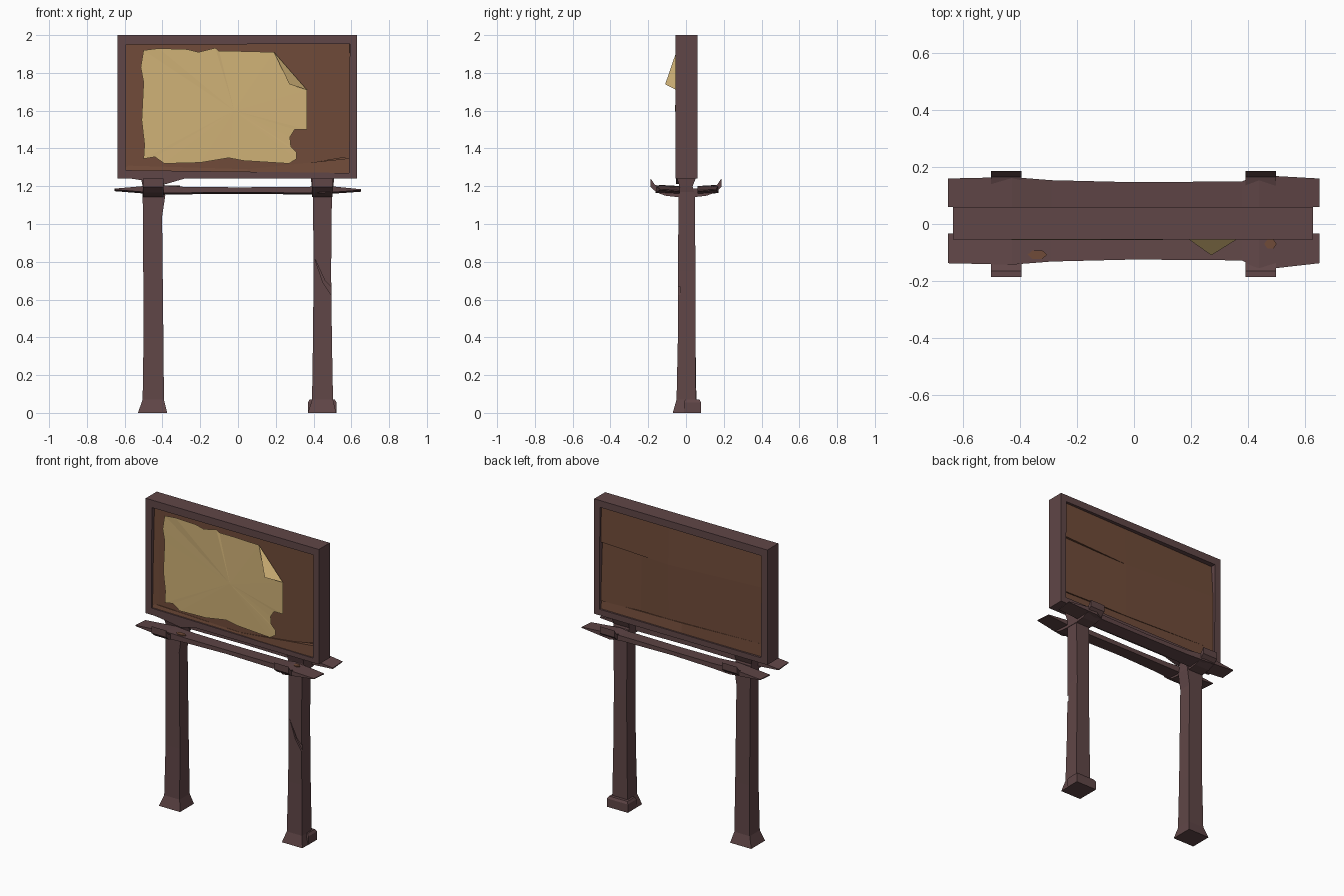
import bpy, bmesh, math


def material(name, rgb):
    lin = [((c / 255 + 0.055) / 1.055) ** 2.4 for c in rgb]
    m = bpy.data.materials.new(name)
    m.diffuse_color = (*lin, 1)
    return m


IRON = material("weathered purple brown", (96, 70, 71))
WOOD = material("brown board", (112, 75, 57))
PAPER = material("faded tan paper", (208, 178, 119))


def make(name, verts, faces, mat, fix=True):
    bm = bmesh.new()
    vs = [bm.verts.new(v) for v in verts]
    for f in faces:
        bm.faces.new([vs[i] for i in f])
    if fix:
        bmesh.ops.recalc_face_normals(bm, faces=bm.faces)
    me = bpy.data.meshes.new(name)
    bm.to_mesh(me)
    bm.free()
    me.materials.append(mat)
    ob = bpy.data.objects.new(name, me)
    bpy.context.collection.objects.link(ob)
    return ob


def loft(name, rings, mat, cyclic=False):
    """Skin equal-length rings; cap the ends unless the loft closes on itself."""
    n, k = len(rings[0]), len(rings)
    faces = []
    for r in range(k if cyclic else k - 1):
        a, b = r * n, (r + 1) % k * n
        faces += [(a + i, a + (i + 1) % n, b + (i + 1) % n, b + i) for i in range(n)]
    if not cyclic:
        faces += [tuple(range(n)), tuple(range((k - 1) * n, k * n))]
    return make(name, [p for r in rings for p in r], faces, mat)


def column(name, sections, mat=IRON):
    """Rectangular sections (z, x0, x1, y0, y1) stacked upwards."""
    return loft(name, [[(a, c, z), (b, c, z), (b, d, z), (a, d, z)]
                       for z, a, b, c, d in sections], mat)


def board(name, side, sections):
    """Warped plank on one side of the panel: (x, z low, z high, depth low, depth high)."""
    return loft(name, [[(x, side * dl, zl), (x, side * dh, zh), (x, 0, zh), (x, 0, zl)]
                       for x, zl, zh, dl, dh in sections], WOOD)


# Picture frame with an uneven inner opening
def rect(y, pts):
    return [(x, y, z) for x, z in pts]


outer = [(-0.637, 1.24), (0.63, 1.24), (0.63, 2.0), (-0.637, 2.0)]
inner_f = [(-0.595, 1.285), (0.588, 1.27), (0.592, 1.953), (-0.592, 1.95)]
inner_b = [(-0.59, 1.275), (0.592, 1.28), (0.588, 1.955), (-0.595, 1.95)]
loft("sign_frame", [rect(-0.055, outer), rect(0.06, outer),
                    rect(0.06, inner_b), rect(-0.055, inner_f)], IRON, cyclic=True)

# Warped boards filling the frame, front and back
column("panel_core", [(1.25, -0.62, 0.62, -0.02, 0.022), (1.99, -0.62, 0.62, -0.02, 0.022)], WOOD)
board("front_upper_board", -1, [
    (-0.61, 1.29, 1.97, 0.044, 0.024), (-0.55, 1.28, 1.97, 0.036, 0.030),
    (-0.1, 1.27, 1.97, 0.042, 0.036), (0.1, 1.29, 1.97, 0.040, 0.034),
    (0.4, 1.325, 1.97, 0.036, 0.040), (0.61, 1.36, 1.97, 0.026, 0.036)])
board("front_lower_board", -1, [
    (-0.61, 1.25, 1.31, 0.05, 0.04), (0.05, 1.25, 1.29, 0.052, 0.042),
    (0.61, 1.25, 1.35, 0.046, 0.046)])
board("back_upper_board", 1, [
    (-0.61, 1.73, 1.97, 0.040, 0.024), (0.1, 1.70, 1.97, 0.044, 0.036),
    (0.61, 1.72, 1.97, 0.046, 0.044)])
board("back_middle_board", 1, [
    (-0.61, 1.36, 1.73, 0.046, 0.040), (0.1, 1.34, 1.70, 0.042, 0.044),
    (0.3, 1.34, 1.71, 0.042, 0.036), (0.61, 1.33, 1.72, 0.046, 0.030)])
board("back_lower_board", 1, [
    (-0.61, 1.25, 1.36, 0.048, 0.046), (0.0, 1.25, 1.34, 0.052, 0.042),
    (0.61, 1.25, 1.33, 0.05, 0.038)])

# Torn poster: a fan of facets around a raised crease
edge = [(-0.50, 1.92), (-0.515, 1.83), (-0.50, 1.75), (-0.51, 1.55), (-0.495, 1.42),
        (-0.50, 1.345), (-0.44, 1.355), (-0.39, 1.32), (-0.2, 1.325), (-0.05, 1.35),
        (0.03, 1.335), (0.27, 1.32), (0.31, 1.345), (0.31, 1.38), (0.28, 1.41),
        (0.275, 1.46), (0.30, 1.50), (0.365, 1.50), (0.365, 1.71), (0.19, 1.91),
        (0.0, 1.915), (-0.10, 1.915), (-0.12, 1.932), (-0.21, 1.91), (-0.27, 1.925), (-0.42, 1.93)]
verts = [(x, -0.056 if 1.9 < z and -0.45 < x < -0.1 else -0.052, z) for x, z in edge]
verts.append((-0.02, -0.057, 1.6))
n = len(edge)
make("poster", verts, [(i, (i + 1) % n, n) for i in range(n)], PAPER, fix=False)

# Peeled corner folded forward
make("poster_fold", [(0.365, -0.052, 1.71), (0.19, -0.052, 1.91), (0.272, -0.11, 1.74)],
     [(0, 1, 2)], PAPER, fix=False)

# Posts with flared feet and heads
left = [(0, -0.53, -0.375, -0.07, 0.075), (0.07, -0.505, -0.392, -0.05, 0.055),
        (0.4, -0.50, -0.395, -0.043, 0.05), (1.04, -0.503, -0.402, -0.04, 0.047),
        (1.15, -0.505, -0.385, -0.04, 0.047), (1.20, -0.505, -0.39, -0.035, 0.035),
        (1.25, -0.515, -0.385, -0.05, 0.055)]
right = [(0, 0.37, 0.52, -0.07, 0.075), (0.07, 0.392, 0.503, -0.05, 0.052),
         (0.4, 0.397, 0.497, -0.043, 0.05), (0.75, 0.40, 0.493, -0.042, 0.05),
         (1.15, 0.397, 0.497, -0.04, 0.047), (1.20, 0.39, 0.505, -0.035, 0.035),
         (1.25, 0.385, 0.51, -0.05, 0.055)]
column("left_post", left)
post = column("right_post", right)
column("right_foot_block", [(0, 0.37, 0.522, -0.01, 0.08), (0.055, 0.37, 0.522, -0.01, 0.08),
                            (0.07, 0.378, 0.512, -0.005, 0.072)])

# Narrow split in the right post
crack = [(0.405, 0.82), (0.45, 0.69), (0.52, 0.585), (0.52, 0.64), (0.46, 0.70)]
cutter = loft("crack_cutter", [rect(-0.1, crack), rect(-0.03, crack)], IRON)
cutter.hide_render = True
cutter.hide_viewport = False
cutter.display_type = 'WIRE'
cut = post.modifiers.new("split", 'BOOLEAN')
cut.operation = 'DIFFERENCE'
cut.object = cutter
bpy.context.view_layer.objects.active = post
bpy.ops.object.modifier_apply(modifier="split")
bpy.data.objects.remove(cutter)

# Sagging underside below the left of the frame
wedge = [(-0.63, 1.25), (-0.38, 1.212), (-0.25, 1.25)]
loft("frame_splinter", [rect(-0.054, wedge), rect(-0.02, wedge)], IRON)

# Cradle brackets with upturned tips, one through each post
half = [(0.05, 1.143), (0.11, 1.15), (0.155, 1.167), (0.187, 1.195), (0.187, 1.24),
        (0.165, 1.208), (0.12, 1.192), (0.05, 1.187)]
profile = half + [(-y, z) for y, z in reversed(half)]
for name, x0, x1 in (("left_bracket", -0.503, -0.395), ("right_bracket", 0.393, 0.5)):
    loft(name, [[(x, y, z) for y, z in profile] for x in (x0, x1)], IRON)

# Catwalk planks, thickest over the brackets and tapering to thin tips
for name, s, near in (("front_catwalk", -1, 0.033), ("back_catwalk", 1, 0.06)):
    rings = []
    for x, far, lo, hi in ((-0.655, 0.138, 1.174, 1.187), (-0.43, 0.143, 1.156, 1.207),
                           (-0.29, 0.132, 1.157, 1.197), (0.0, 0.125, 1.160, 1.194),
                           (0.38, 0.128, 1.156, 1.197), (0.44, 0.162, 1.156, 1.205),
                           (0.652, 0.138, 1.171, 1.184)):
        if s > 0:
            far += 0.022 if far < 0.16 else 0.01
        rings.append([(x, s * near, lo), (x, s * far, lo + 0.008),
                      (x, s * far, hi), (x, s * near, hi - 0.006)])
    loft(name, rings, IRON)

# Flat brown scraps lying on the front catwalk
for name, cx, cy, r, z in (("left_scrap", -0.34, -0.108, 0.034, 1.2),
                           ("right_scrap", 0.48, -0.07, 0.022, 1.198)):
    loft(name, [[(cx + r * math.cos(i * math.pi / 3), cy + 0.018 * math.sin(i * math.pi / 3), h)
                 for i in range(6)] for h in (z - 0.003, z + 0.004)], WOOD)
